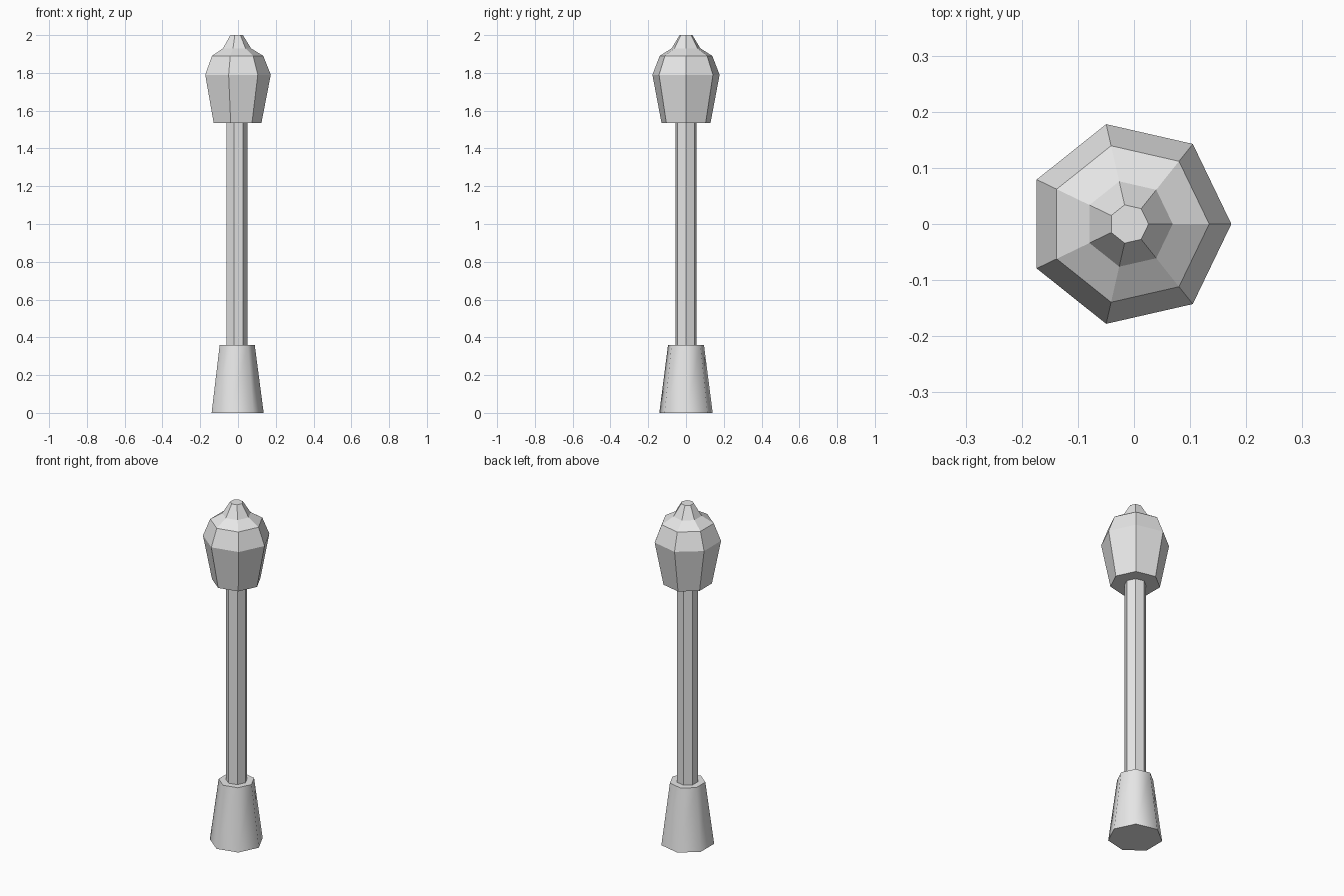
import bpy
import math

cube = bpy.data.objects.get("Cube")
if cube:
    bpy.data.objects.remove(cube, do_unlink=True)

SIDES = 7
AXIS_X = -0.009  # a heptagon's axis sits off the middle of its width

grey = bpy.data.materials.new("light_grey")
grey.use_nodes = True
colour = (0.8, 0.8, 0.8, 1)
grey.diffuse_color = colour
grey.node_tree.nodes["Principled BSDF"].inputs["Base Color"].default_value = colour


def lathe(name, profile):
    """Closed seven-sided solid from (radius, height) rings, bottom to top."""
    verts = [(AXIS_X + r * math.cos(math.tau * i / SIDES),
              r * math.sin(math.tau * i / SIDES), z)
             for r, z in profile for i in range(SIDES)]
    faces = [tuple(reversed(range(SIDES)))]
    for k in range(len(profile) - 1):
        a, b = k * SIDES, (k + 1) * SIDES
        for i in range(SIDES):
            j = (i + 1) % SIDES
            faces.append((a + i, a + j, b + j, b + i))
    faces.append(tuple(range(len(verts) - SIDES, len(verts))))
    mesh = bpy.data.meshes.new(name)
    mesh.from_pydata(verts, [], faces)
    mesh.materials.append(grey)
    obj = bpy.data.objects.new(name, mesh)
    bpy.context.collection.objects.link(obj)
    return obj


# Tapered foot with rounded sides and flat ends
base = lathe("base", [(0.145, 0), (0.0975, 0.36)])
bpy.ops.object.select_all(action="DESELECT")
base.select_set(True)
bpy.context.view_layer.objects.active = base
bpy.ops.object.shade_smooth_by_angle(angle=math.radians(60))

# Straight faceted post
lathe("post", [(0.058, 0.36), (0.058, 1.535)])

# Faceted lantern head with a small cap
lathe("lantern", [(0.133, 1.535), (0.1825, 1.79), (0.143, 1.89),
                  (0.078, 1.93), (0.035, 2.0)])
